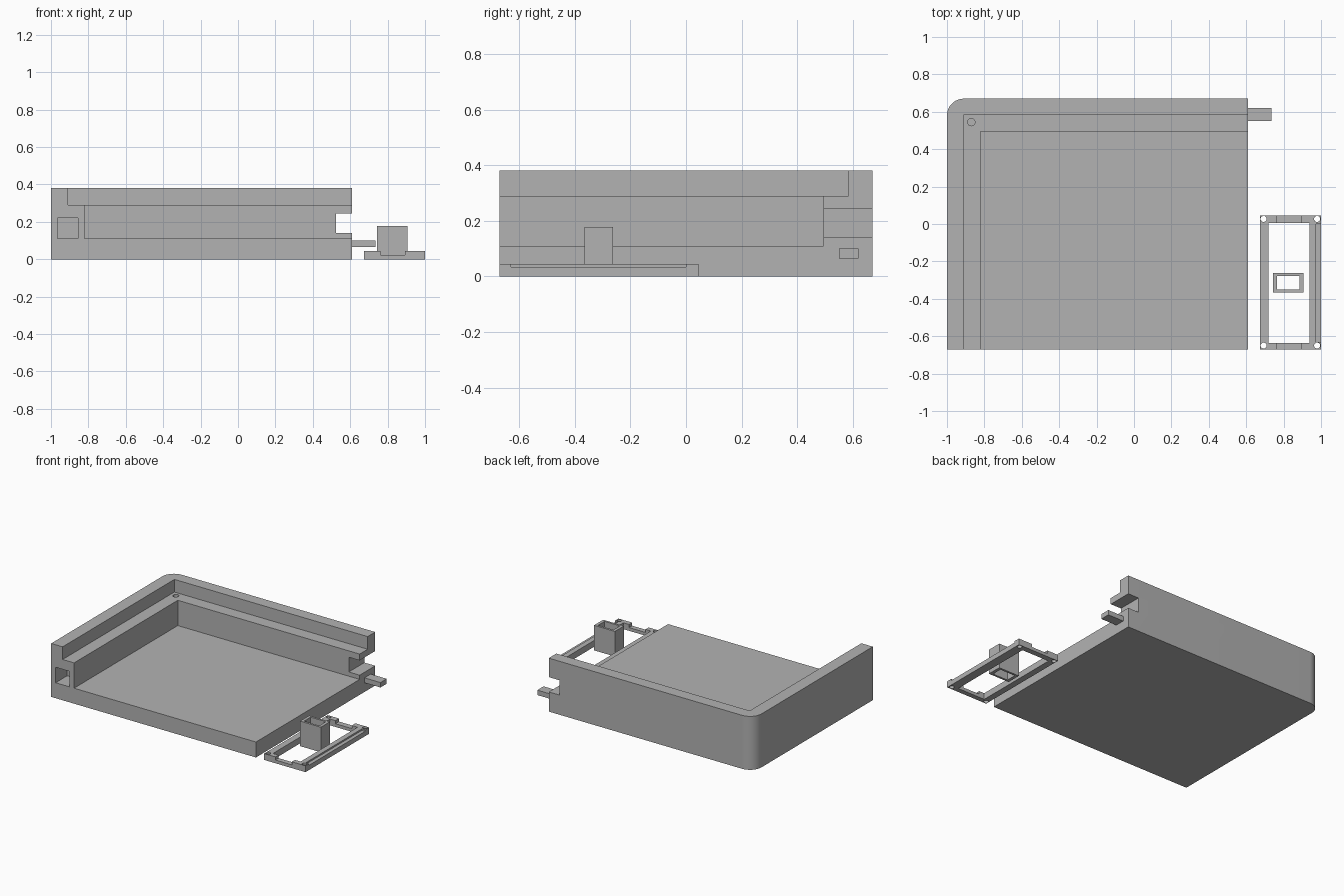
import bpy, bmesh, math

old = bpy.data.objects.get("Cube")
if old:
    bpy.data.objects.remove(old, do_unlink=True)

grey = bpy.data.materials.new("plain grey")
grey.use_nodes = True
COLOUR = (0.45, 0.45, 0.45, 1)
grey.diffuse_color = COLOUR
grey.node_tree.nodes["Principled BSDF"].inputs["Base Color"].default_value = COLOUR


def prism(name, outline, z0, z1):
    """Extrude a flat outline upward from z0 to z1."""
    bm = bmesh.new()
    face = bm.faces.new([bm.verts.new((x, y, z0)) for x, y in outline])
    top = bmesh.ops.extrude_face_region(bm, geom=[face])["geom"]
    verts = [v for v in top if isinstance(v, bmesh.types.BMVert)]
    bmesh.ops.translate(bm, verts=verts, vec=(0, 0, z1 - z0))
    bmesh.ops.recalc_face_normals(bm, faces=bm.faces)
    mesh = bpy.data.meshes.new(name)
    bm.to_mesh(mesh)
    bm.free()
    mesh.materials.append(grey)
    obj = bpy.data.objects.new(name, mesh)
    bpy.context.collection.objects.link(obj)
    return obj


def box(name, x0, x1, y0, y1, z0, z1):
    return prism(name, [(x0, y0), (x1, y0), (x1, y1), (x0, y1)], z0, z1)


def arc(cx, cy, r, start, end, n):
    return [(cx + r * math.cos(math.radians(start + (end - start) * i / n)),
             cy + r * math.sin(math.radians(start + (end - start) * i / n)))
            for i in range(n + 1)]


def peg(name, x, y, r, z0, z1):
    return prism(name, arc(x, y, r, 0, 360, 24)[:-1], z0, z1)


def cut(target, cutters):
    for c in cutters:
        c.hide_render = True
        c.hide_viewport = False
        mod = target.modifiers.new(c.name, "BOOLEAN")
        mod.operation = "DIFFERENCE"
        mod.solver = "EXACT"
        mod.object = c
    bpy.context.view_layer.objects.active = target
    for mod in list(target.modifiers):
        bpy.ops.object.modifier_apply(modifier=mod.name)
    for c in cutters:
        bpy.data.objects.remove(c, do_unlink=True)


def smooth(obj):
    bpy.ops.object.select_all(action="DESELECT")
    obj.select_set(True)
    bpy.context.view_layer.objects.active = obj
    bpy.ops.object.shade_smooth_by_angle(angle=math.radians(30))


# Corner tray: rounded back corner, recessed floor and stepped ledge
R, B, FAR = 0.61, 0.67, 2
tray = prism("tray", [(-1, -B), (R, -B), (R, B)]
             + arc(-0.91, B - 0.09, 0.09, 90, 180, 16), 0, 0.38)
cut(tray, [
    box("floor_recess", -0.82, FAR, -FAR, 0.495, 0.11, 1),
    box("ledge_recess", -0.91, FAR, -FAR, 0.585, 0.29, 1),
    box("joint_socket", -0.965, -0.855, -FAR, -B + 0.13, 0.11, 0.22),
    box("joint_slot", 0.525, FAR, 0.4, FAR, 0.14, 0.245),
    peg("ledge_hole", -0.87, 0.545, 0.02, 0.19, 0.5),
])
smooth(tray)

# Joining tab on the end of the back wall
box("joint_tab", R, 0.735, 0.55, 0.62, 0.065, 0.1)

# Loose flat frame with screw holes, end notches and a side step
frame = box("frame", 0.675, 1, -B, 0.045, 0, 0.045)
cut(frame, [
    box("frame_opening", 0.72, 0.937, -0.635, 0.005, -1, 1),
    box("end_notch", 0.763, 0.892, -FAR, FAR, 0.023, 1),
    box("side_step", 0.974, FAR, -0.63, 0, 0.034, 1),
] + [peg("screw_hole", x, y, 0.016, -1, 1)
     for x in (0.693, 0.979) for y in (-0.65, 0.027)])
smooth(frame)

# Hollow sleeve standing inside the frame
sleeve = box("sleeve", 0.743, 0.907, -0.365, -0.262, 0, 0.178)
cut(sleeve, [box("sleeve_bore", 0.765, 0.885, -0.35, -0.277, -1, 1)])
